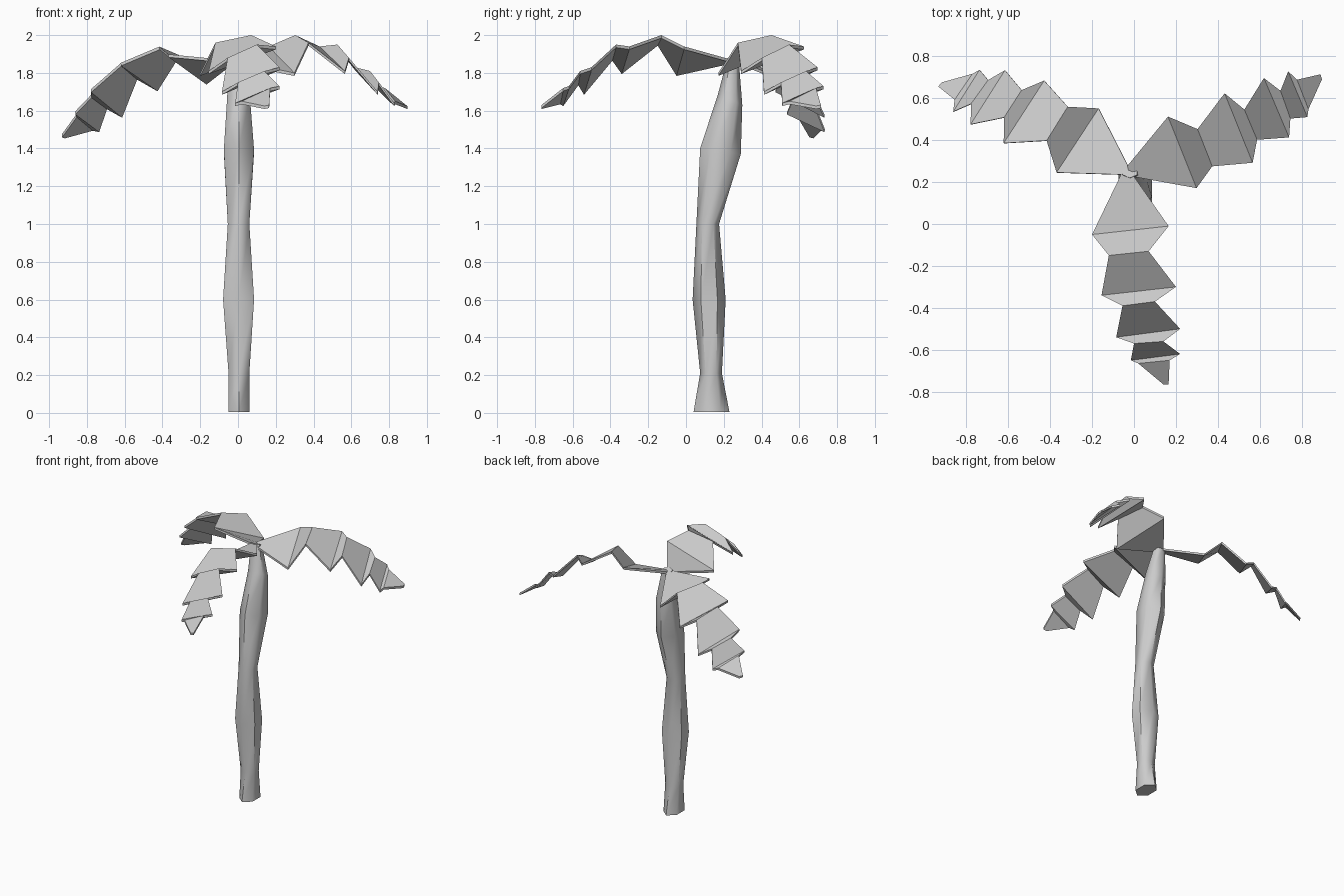
import bpy, bmesh, math
from mathutils import Matrix, Vector

if "Cube" in bpy.data.objects:
    bpy.data.objects.remove(bpy.data.objects["Cube"])


def finish(name, bm, angle):
    bmesh.ops.recalc_face_normals(bm, faces=bm.faces)
    me = bpy.data.meshes.new(name)
    bm.to_mesh(me)
    bm.free()
    ob = bpy.data.objects.new(name, me)
    bpy.context.collection.objects.link(ob)
    bpy.ops.object.select_all(action='DESELECT')
    ob.select_set(True)
    bpy.context.view_layer.objects.active = ob
    bpy.ops.object.shade_smooth_by_angle(angle=math.radians(angle))
    return ob


# trunk: six-sided rings (z, centre x, half width x, y front, y back, tilt)
rings = [
    (0.005, 0.005, 0.055, 0.04, 0.23, 0.0),
    (0.21, 0.005, 0.055, 0.075, 0.19, 0.0),
    (0.60, 0.003, 0.082, 0.035, 0.21, 0.0),
    (1.00, 0.003, 0.057, 0.055, 0.175, 0.0),
    (1.385, 0.005, 0.08, 0.075, 0.29, -0.015),
    (1.66, 0.003, 0.06, 0.17, 0.298, -0.03),
    (1.87, -0.02, 0.035, 0.22, 0.28, -0.01),
]
bm = bmesh.new()
prev = None
for z, cx, hx, y0, y1, tilt in rings:
    loop = []
    for i in range(6):
        a = math.radians(90 + 60 * i)
        s = math.sin(a)
        loop.append(bm.verts.new((cx + hx * math.cos(a) / math.cos(math.pi / 6),
                                  (y0 + y1) / 2 + (y1 - y0) / 2 * s, z + tilt * s)))
    if prev:
        for i in range(6):
            j = (i + 1) % 6
            bm.faces.new((prev[i], prev[j], loop[j], loop[i]))
    else:
        bm.faces.new(loop[::-1])
    prev = loop
bm.faces.new(prev)
finish("trunk", bm, 60)

# palm leaf: left and right edge points, alternating tooth and notch
leaf_rows = [
    ((-0.06, 0.24, 1.865), (-0.01, 0.24, 1.87)),
    ((-0.20, -0.05, 1.80), (0.165, -0.01, 1.94)),
    ((-0.12, -0.15, 1.96), (0.07, -0.13, 2.0)),
    ((-0.155, -0.34, 1.81), (0.20, -0.30, 1.94)),
    ((-0.055, -0.39, 1.88), (0.10, -0.37, 1.95)),
    ((-0.085, -0.54, 1.70), (0.22, -0.50, 1.83)),
    ((0.0, -0.57, 1.75), (0.14, -0.56, 1.81)),
    ((-0.015, -0.65, 1.64), (0.22, -0.62, 1.73)),
    ((0.02, -0.665, 1.65), (0.17, -0.65, 1.72)),
    ((0.14, -0.765, 1.625), (0.165, -0.765, 1.63)),
]
pivot = Vector((-0.035, 0.25, 1.87))


def leaf(name, turn, droop):
    m = (Matrix.Translation(pivot) @ Matrix.Rotation(math.radians(turn), 4, 'Z')
         @ Matrix.Rotation(math.radians(droop), 4, 'X') @ Matrix.Translation(-pivot))
    bm = bmesh.new()
    rows = []
    for depth in (0, 0.016):
        rows.append([[bm.verts.new(m @ (Vector(p) - Vector((0, 0, depth)))) for p in r]
                     for r in leaf_rows])
    top, low = rows
    for k in range(len(leaf_rows) - 1):
        bm.faces.new((top[k][0], top[k + 1][0], top[k + 1][1], top[k][1]))
        bm.faces.new((low[k][0], low[k][1], low[k + 1][1], low[k + 1][0]))
        for s in (0, 1):
            bm.faces.new((top[k][s], low[k][s], low[k + 1][s], top[k + 1][s]))
    for k in (0, -1):
        bm.faces.new((top[k][0], top[k][1], low[k][1], low[k][0]))
    finish(name, bm, 40)


leaf("front_leaf", 0, 0)
leaf("right_leaf", 105.5, 0)
leaf("left_leaf", 234, 9)
